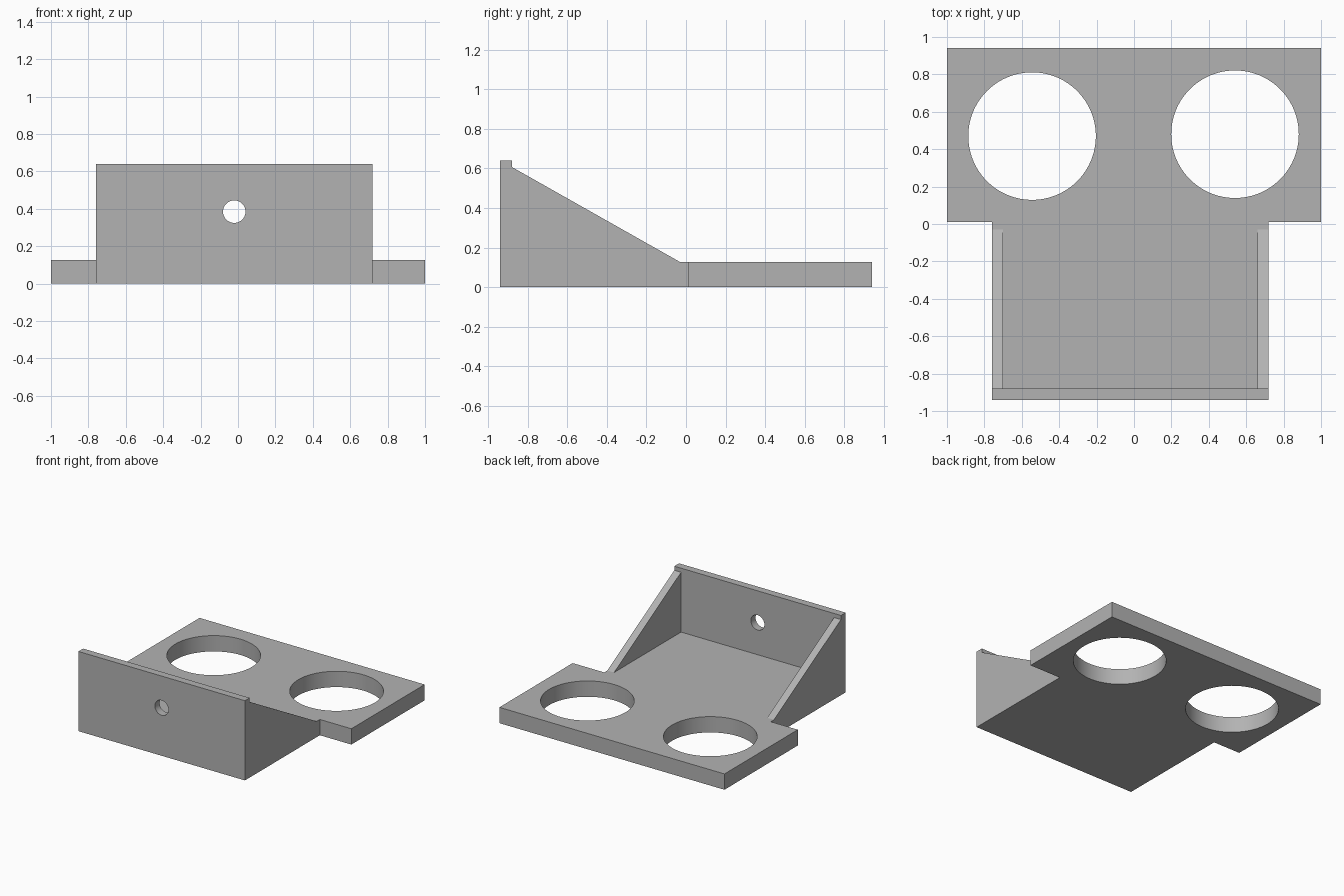
import bpy
import bmesh
import math
from mathutils import Matrix, Vector

cube = bpy.data.objects.get("Cube")
if cube:
    bpy.data.objects.remove(cube, do_unlink=True)

# Single plain grey material
GREY = (0.45, 0.45, 0.45, 1)
grey = bpy.data.materials.new("plain_grey")
grey.use_nodes = True
grey.diffuse_color = GREY
grey.node_tree.nodes["Principled BSDF"].inputs["Base Color"].default_value = GREY


def add_object(name, bm):
    bmesh.ops.recalc_face_normals(bm, faces=bm.faces)
    mesh = bpy.data.meshes.new(name)
    bm.to_mesh(mesh)
    bm.free()
    mesh.materials.append(grey)
    obj = bpy.data.objects.new(name, mesh)
    bpy.context.collection.objects.link(obj)
    return obj


def prism(name, points, direction):
    """Extrude a closed outline along a direction."""
    bm = bmesh.new()
    face = bm.faces.new([bm.verts.new(p) for p in points])
    result = bmesh.ops.extrude_face_region(bm, geom=[face], use_keep_orig=True)
    moved = [v for v in result["geom"] if isinstance(v, bmesh.types.BMVert)]
    bmesh.ops.translate(bm, vec=Vector(direction), verts=moved)
    return add_object(name, bm)


def box(name, x0, x1, y0, y1, z0, z1):
    outline = [(x0, y0, z0), (x1, y0, z0), (x1, y1, z0), (x0, y1, z0)]
    return prism(name, outline, (0, 0, z1 - z0))


def cylinder(name, centre, radius, depth, axis="Z"):
    bm = bmesh.new()
    turn = Matrix.Rotation(math.pi / 2, 4, "X") if axis == "Y" else Matrix()
    bmesh.ops.create_cone(bm, cap_ends=True, segments=96, radius1=radius,
                          radius2=radius, depth=depth,
                          matrix=Matrix.Translation(centre) @ turn)
    return add_object(name, bm)


def combine(target, other, operation):
    """Apply a boolean and discard the helper."""
    mod = target.modifiers.new(operation, "BOOLEAN")
    mod.operation = operation
    mod.solver = "EXACT"
    mod.object = other
    bpy.context.view_layer.objects.active = target
    bpy.ops.object.modifier_apply(modifier=mod.name)
    bpy.data.objects.remove(other, do_unlink=True)


LEFT, RIGHT = -0.76, 0.72
FRONT, BACK, JOIN = -0.94, 0.94, 0.01
WALL, FLOOR, TOP = 0.06, 0.127, 0.64

# Tray: side profile with the sloping cheeks and the raised front wall
profile = [(FRONT, 0), (JOIN, 0), (JOIN, FLOOR), (-0.03, FLOOR),
           (FRONT + WALL, 0.607), (FRONT + WALL, TOP), (FRONT, TOP)]
bracket = prism("bracket", [(LEFT, y, z) for y, z in profile],
                (RIGHT - LEFT, 0, 0))

# Hollow between the cheeks
combine(bracket, box("hollow_cutter", LEFT + WALL, RIGHT - WALL,
                     FRONT + WALL, 0.2, FLOOR, 1), "DIFFERENCE")

# Wide rear plate
combine(bracket, box("rear_plate", -1, 1, JOIN, BACK, 0, FLOOR), "UNION")

# Two large round openings and the small hole in the front wall
for x, y in ((-0.545, 0.47), (0.54, 0.48)):
    combine(bracket, cylinder("opening_cutter", (x, y, 0), 0.341, 1),
            "DIFFERENCE")
combine(bracket, cylinder("bolt_hole_cutter", (-0.02, FRONT, 0.385), 0.06,
                          0.4, "Y"), "DIFFERENCE")

# Smooth hole walls, crisp edges elsewhere
bpy.ops.object.select_all(action="DESELECT")
bracket.select_set(True)
bpy.context.view_layer.objects.active = bracket
bpy.ops.object.shade_smooth_by_angle(angle=math.radians(25))
